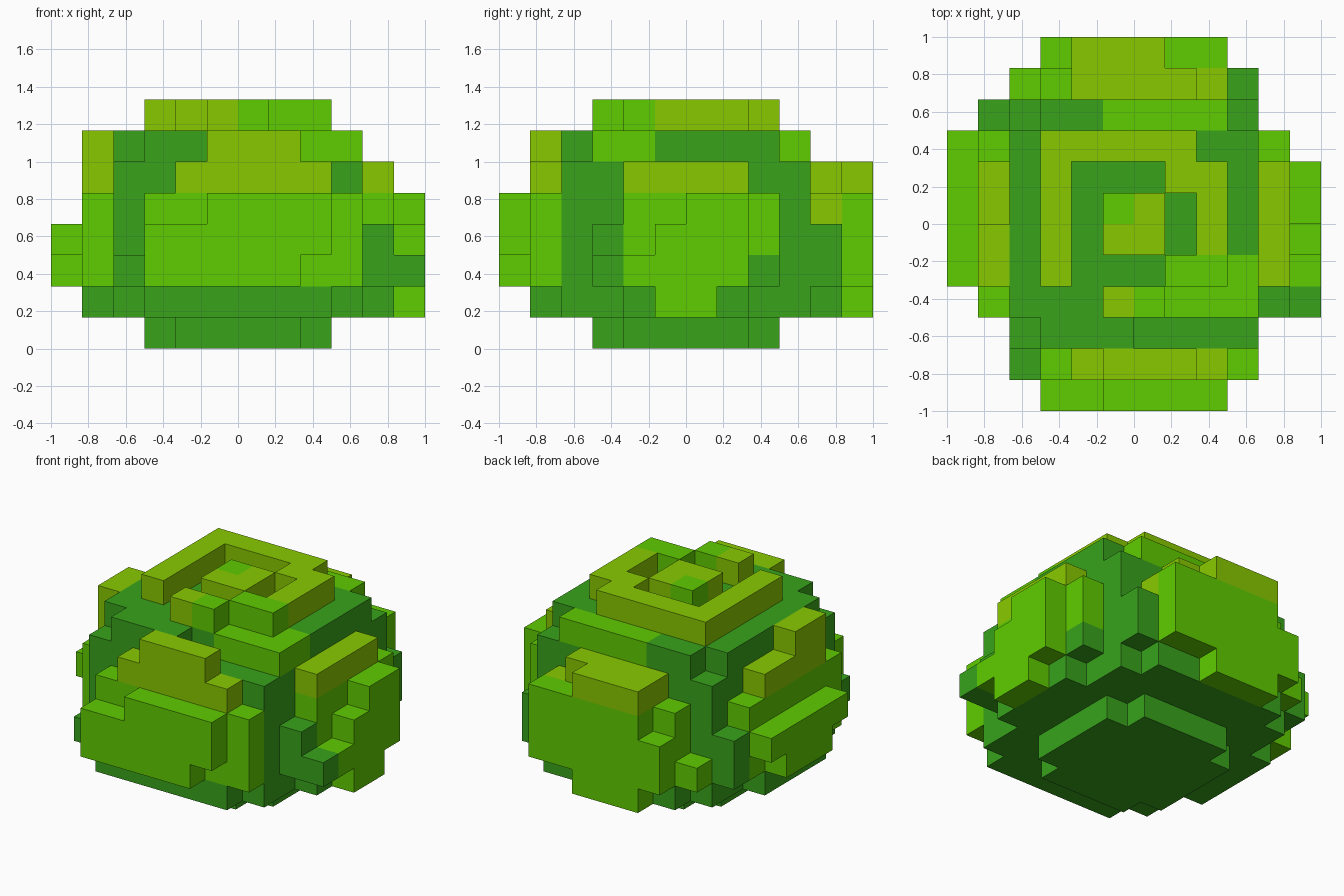
import bpy, bmesh
from mathutils import Vector

cube = bpy.data.objects.get("Cube")
if cube:
    bpy.data.objects.remove(cube, do_unlink=True)

U = 1 / 6  # block size
DARK, LEAF, OLIVE = range(3)


def make_material(name, rgb):
    m = bpy.data.materials.new(name)
    m.use_nodes = True
    m.diffuse_color = (*rgb, 1)
    bsdf = next(n for n in m.node_tree.nodes if n.type == 'BSDF_PRINCIPLED')
    bsdf.inputs["Base Color"].default_value = (*rgb, 1)
    return m


MATS = [make_material("dark green", (0.04, 0.37, 0.011)),
        make_material("leaf green", (0.115, 0.605, 0.0)),
        make_material("olive green", (0.25, 0.59, 0.0))]

cells = {}  # block position -> (part, colour)


def slab(z, half_x, half_y):
    """Centred rectangle of core blocks on one layer."""
    for x in range(-half_x, half_x):
        for y in range(-half_y, half_y):
            leafy = z == 6 and (y == 3 and x >= -1 or x >= 1 and y in (-3, -2))
            cells[x, y, z] = ("leaf_core", LEAF if leafy else DARK)


def clump(part, axis, level, bottom, spans):
    """Wall of leaves one block thick; one span per layer, olive near the top."""
    for z, (first, last) in enumerate(spans, bottom):
        for u in range(first, last + 1):
            x, y = (level, u) if axis == 'X' else (u, level)
            cells[x, y, z] = (part, OLIVE if z >= 5 else LEAF)


def trail(points):
    """Row of blocks on the top layer through the given corners."""
    for (x0, y0), (x1, y1) in zip(points, points[1:]):
        for x in range(min(x0, x1), max(x0, x1) + 1):
            for y in range(min(y0, y1), max(y0, y1) + 1):
                leafy = x >= 0 and y <= -2
                cells[x, y, 7] = ("top_swirl", LEAF if leafy else OLIVE)


def tuft(x, y, height, colour=DARK):
    for z in range(2, 2 + height):
        cells[x, y, z] = ("corner_tufts", colour)


# Rounded core: crossed slabs give the stepped corners
slab(0, 3, 2)
slab(0, 2, 3)
slab(1, 3, 5)
slab(1, 5, 2)
for layer in range(1, 6):
    slab(layer, 4, 4)
slab(6, 3, 4)
slab(6, 4, 3)
# Gap behind the front clump
for x in range(3):
    del cells[x, -4, 6]

# Swirl and centre on the crown
trail([(-3, -2), (-3, 2), (1, 2), (1, 1), (2, 1), (2, -2), (1, -2)])
trail([(-1, -3), (0, -3)])
trail([(-1, -1), (0, -1), (0, 0), (-1, 0)])
cells[-1, 0, 7] = ("top_swirl", LEAF)

# Leaf walls: inner layer, then outer layer
clump("front_clump", 'Y', -5, 2, [(-3, 3)] * 3 + [(-2, 2), (-1, 1)])
clump("front_clump", 'Y', -6, 2, [(-3, 1), (-3, 2), (-1, 2)])
clump("back_clump", 'Y', 4, 2, [(-3, 1)] * 3 + [(-2, 1)])
clump("back_clump", 'Y', 5, 1, [(-2, 0), (-3, 2), (-3, 2), (-2, 2), (-2, 0)])
clump("left_clump", 'X', 4, 2, [(-2, 1), (-2, 2), (-2, 2), (-2, 1)])
clump("left_clump", 'X', 5, 1, [(-1, 0), (-2, 1), (-1, 1), (0, 1)])
clump("right_clump", 'X', -5, 2, [(-3, 2)] * 3 + [(-2, 1), (-2, -1)])
clump("right_clump", 'X', -6, 2, [(-1, 1), (-2, 2)])

# Small tufts between the walls
tuft(-4, -5, 1)
tuft(3, 4, 2)
tuft(-5, 3, 2)
tuft(4, -3, 2)
tuft(5, -3, 1)
tuft(4, 2, 1)
tuft(-4, 4, 1, LEAF)
tuft(2, 4, 2)
cells[2, 4, 4] = ("back_clump", OLIVE)


def build_part(part):
    """Skin the part's blocks with their exposed sides only."""
    bm = bmesh.new()
    for cell, (owner, colour) in cells.items():
        if owner != part:
            continue
        centre = Vector(cell) + Vector((0.5, 0.5, 0.5))
        for axis in range(3):
            for sign in (-1, 1):
                n = Vector((0, 0, 0))
                n[axis] = sign
                if tuple(int(c + d) for c, d in zip(cell, n)) in cells:
                    continue
                a = Vector((0, 0, 0))
                a[(axis + 1) % 3] = 0.5
                b = n.cross(a)
                mid = centre + n * 0.5
                corners = (mid - a - b, mid + a - b, mid + a + b, mid - a + b)
                face = bm.faces.new([bm.verts.new(c * U) for c in corners])
                face.material_index = colour
    bmesh.ops.remove_doubles(bm, verts=bm.verts, dist=0.001)
    # Merge flat neighbours of one colour
    bmesh.ops.dissolve_limit(bm, angle_limit=0.01, verts=bm.verts,
                             edges=bm.edges, delimit={'MATERIAL'})
    mesh = bpy.data.meshes.new(part)
    bm.to_mesh(mesh)
    bm.free()
    for m in MATS:
        mesh.materials.append(m)
    bpy.context.collection.objects.link(bpy.data.objects.new(part, mesh))


for part in sorted({owner for owner, colour in cells.values()}):
    build_part(part)
